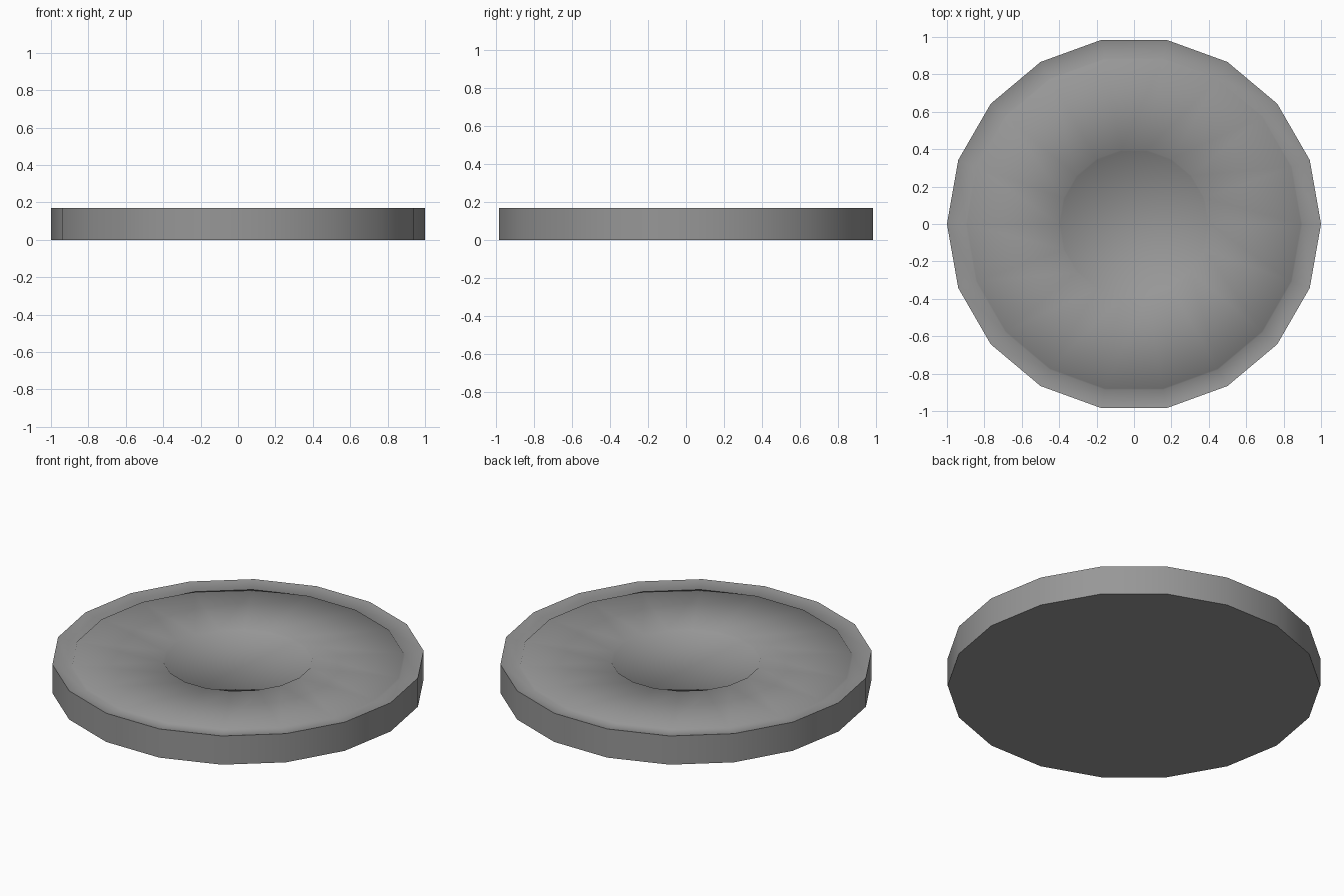
import bpy, bmesh, math

if "Cube" in bpy.data.objects:
    bpy.data.objects.remove(bpy.data.objects["Cube"])

SIDES = 18
# Profile from the outer bottom edge to the inner disc: (radius, height)
PROFILE = [(1.0, 0.0), (1.0, 0.17), (0.9, 0.15), (0.893, 0.158), (0.402, 0.158), (0.395, 0.15)]


def ring(bm, radius, z):
    return [bm.verts.new((radius * math.cos(2 * math.pi * i / SIDES),
                          radius * math.sin(2 * math.pi * i / SIDES), z))
            for i in range(SIDES)]


# Round plate with a dished rim, a slightly raised band and a sunken centre
bm = bmesh.new()
rings = [ring(bm, r, z) for r, z in PROFILE]
for a, b in zip(rings, rings[1:]):
    for i in range(SIDES):
        j = (i + 1) % SIDES
        bm.faces.new((a[i], a[j], b[j], b[i]))
bm.faces.new(rings[-1])
bm.faces.new(rings[0][::-1])

mesh = bpy.data.meshes.new("round_plate")
bm.to_mesh(mesh)
bm.free()
plate = bpy.data.objects.new("round_plate", mesh)
bpy.context.collection.objects.link(plate)

# Dark grey finish
grey = bpy.data.materials.new("dark_grey")
grey.diffuse_color = (0.31, 0.31, 0.31, 1)
grey.use_nodes = True
grey.node_tree.nodes["Principled BSDF"].inputs["Base Color"].default_value = grey.diffuse_color
mesh.materials.append(grey)

bpy.context.view_layer.objects.active = plate
plate.select_set(True)
bpy.ops.object.shade_smooth_by_angle(angle=math.radians(65))
